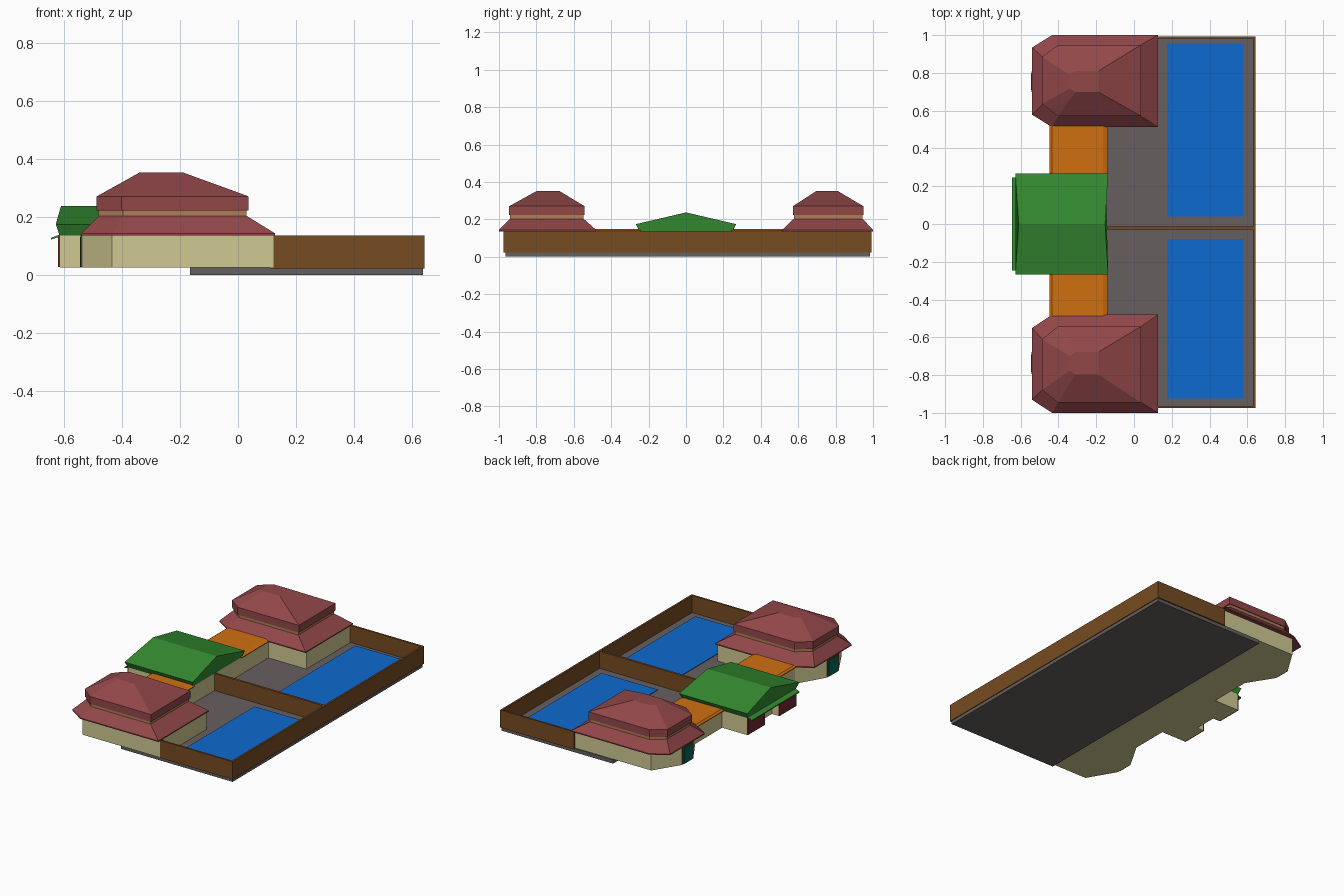
import bpy, bmesh

if "Cube" in bpy.data.objects:
    bpy.data.objects.remove(bpy.data.objects["Cube"])


def lin(c):
    c /= 255
    return c / 12.92 if c <= 0.04045 else ((c + 0.055) / 1.055) ** 2.4


def mat(name, r, g, b):
    m = bpy.data.materials.new(name)
    m.diffuse_color = (lin(r), lin(g), lin(b), 1)
    m.use_nodes = True
    m.node_tree.nodes["Principled BSDF"].inputs["Base Color"].default_value = m.diffuse_color
    return m


CREAM = mat("cream wall", 208, 201, 147)
RED = mat("red roof", 146, 71, 73)
TAN = mat("tan band", 176, 126, 86)
GREEN = mat("green roof", 52, 138, 48)
ORANGE = mat("orange roof", 208, 112, 16)
BROWN = mat("brown fence", 118, 76, 34)
BLUE = mat("blue pool", 14, 106, 208)
GREY = mat("grey paving", 103, 95, 95)
TEAL = mat("teal door", 0, 105, 90)
MAROON = mat("maroon panel", 112, 40, 46)


def loft(name, rings, mats, bands=None):
    """Closed solid through rings of points; bands gives a material per step."""
    bm = bmesh.new()
    loops = [[bm.verts.new(p) for p in ring] for ring in rings]
    n = len(loops[0])
    for k in range(len(loops) - 1):
        for i in range(n):
            j = (i + 1) % n
            f = bm.faces.new((loops[k][i], loops[k][j],
                              loops[k + 1][j], loops[k + 1][i]))
            f.material_index = bands[k] if bands else 0
    bm.faces.new(loops[0])
    bm.faces.new(loops[-1])
    bmesh.ops.recalc_face_normals(bm, faces=bm.faces)
    me = bpy.data.meshes.new(name)
    bm.to_mesh(me)
    bm.free()
    for m in mats:
        me.materials.append(m)
    ob = bpy.data.objects.new(name, me)
    bpy.context.collection.objects.link(ob)
    return ob


def rect(x0, x1, y0, y1, z):
    return [(x0, y0, z), (x1, y0, z), (x1, y1, z), (x0, y1, z)]


def box(name, m, x0, x1, y0, y1, z0, z1):
    return loft(name, [rect(x0, x1, y0, y1, z0), rect(x0, x1, y0, y1, z1)], [m])


# paving slab and the two pools
box("paving", GREY, -0.165, 0.637, -0.965, 0.985, 0, 0.025)
box("pool_north", BLUE, 0.175, 0.58, 0.04, 0.955, 0.024, 0.029)
box("pool_south", BLUE, 0.175, 0.58, -0.925, -0.08, 0.024, 0.029)

# perimeter fence and divider
Z0, Z1 = 0.022, 0.136
box("fence_east", BROWN, 0.63, 0.642, -0.975, 0.993, Z0, Z1)
box("fence_south", BROWN, 0.11, 0.63, -0.975, -0.963, Z0, Z1)
box("fence_north", BROWN, 0.11, 0.63, 0.981, 0.993, Z0, Z1)
box("fence_divider", BROWN, -0.155, 0.63, -0.028, -0.014, Z0, Z1)


def pavilion(side, yi, yo):
    """Two-tier pavilion; yi and yo are the inner and outer eave lines."""
    def ring(x0, x1, v0, v1, cx, cv, z):
        pts = [(x1, v0), (x1, v1), (x0 + cx, v1),
               (x0, v1 - cv), (x0, v0 + cv), (x0 + cx, v0)]
        return [(x, yi + (yo - yi) * v, z) for x, v in pts]

    loft("pavilion_walls_" + side,
         [ring(-0.538, 0.122, 0.03, 0.955, 0.103, 0.34, 0.025),
          ring(-0.538, 0.122, 0.03, 0.955, 0.103, 0.34, 0.14)], [CREAM])
    up = (-0.487, 0.037, 0.12, 0.895, 0.085, 0.13)
    band = (-0.48, 0.03, 0.13, 0.885, 0.083, 0.13)
    loft("pavilion_roof_" + side,
         [ring(-0.54, 0.127, 0, 1, 0.106, 0.135, 0.136),
          ring(-0.54, 0.127, 0, 1, 0.106, 0.135, 0.143),
          ring(*band, 0.203), ring(*band, 0.222),
          ring(*up, 0.222), ring(*up, 0.27),
          ring(-0.34, -0.188, 0.38, 0.61, 0.03, 0.04, 0.352)],
         [RED, TAN], [0, 0, 1, 0, 0, 0])
    # west door in its frame
    ya, yb = sorted(yi + (yo - yi) * v for v in (0.38, 0.605))
    box("door_frame_" + side, BROWN, -0.542, -0.536, ya, yb, 0.026, 0.137)
    box("door_" + side, TEAL, -0.545, -0.54, ya + 0.012, yb - 0.012, 0.027, 0.13)


pavilion("north", 0.513, 1.0)
pavilion("south", -0.48, -1.0)

# connecting wings with flat orange roofs
for side, a, b in (("north", 0.24, 0.53), ("south", -0.5, -0.24)):
    box("wing_walls_" + side, CREAM, -0.435, -0.15, a, b, 0.025, 0.137)
    loft("wing_roof_" + side,
         [rect(-0.447, -0.14, a, b, 0.135), rect(-0.447, -0.14, a, b, 0.14),
          rect(-0.435, -0.165, a, b, 0.149)], [ORANGE])

# central hall with recessed west entrance
hall = [(-0.15, -0.25), (-0.15, 0.25), (-0.613, 0.25), (-0.613, 0.075),
        (-0.565, 0.075), (-0.565, -0.075), (-0.613, -0.075), (-0.613, -0.25)]
loft("hall_walls", [[(x, y, z) for x, y in hall] for z in (0.025, 0.14)], [CREAM])
for side, a, b in (("north", 0.075, 0.25), ("south", -0.25, -0.075)):
    box("hall_panel_" + side, MAROON, -0.62, -0.612, a, b, 0.026, 0.135)

# green gable roof, ends leaning slightly, with a small west canopy
gable = [(-0.25, 0.136, -0.615, -0.15), (-0.268, 0.174, -0.628, -0.137),
         (0, 0.237, -0.61, -0.153),
         (0.268, 0.174, -0.628, -0.137), (0.25, 0.136, -0.615, -0.15)]
loft("hall_roof", [[(g[2], g[0], g[1]) for g in gable],
                   [(g[3], g[0], g[1]) for g in gable]], [GREEN])
canopy = [(-0.645, 0.121), (-0.6, 0.136), (-0.6, 0.144), (-0.645, 0.127)]
loft("hall_canopy", [[(x, y, z) for x, z in canopy] for y in (-0.245, 0.245)], [GREEN])
